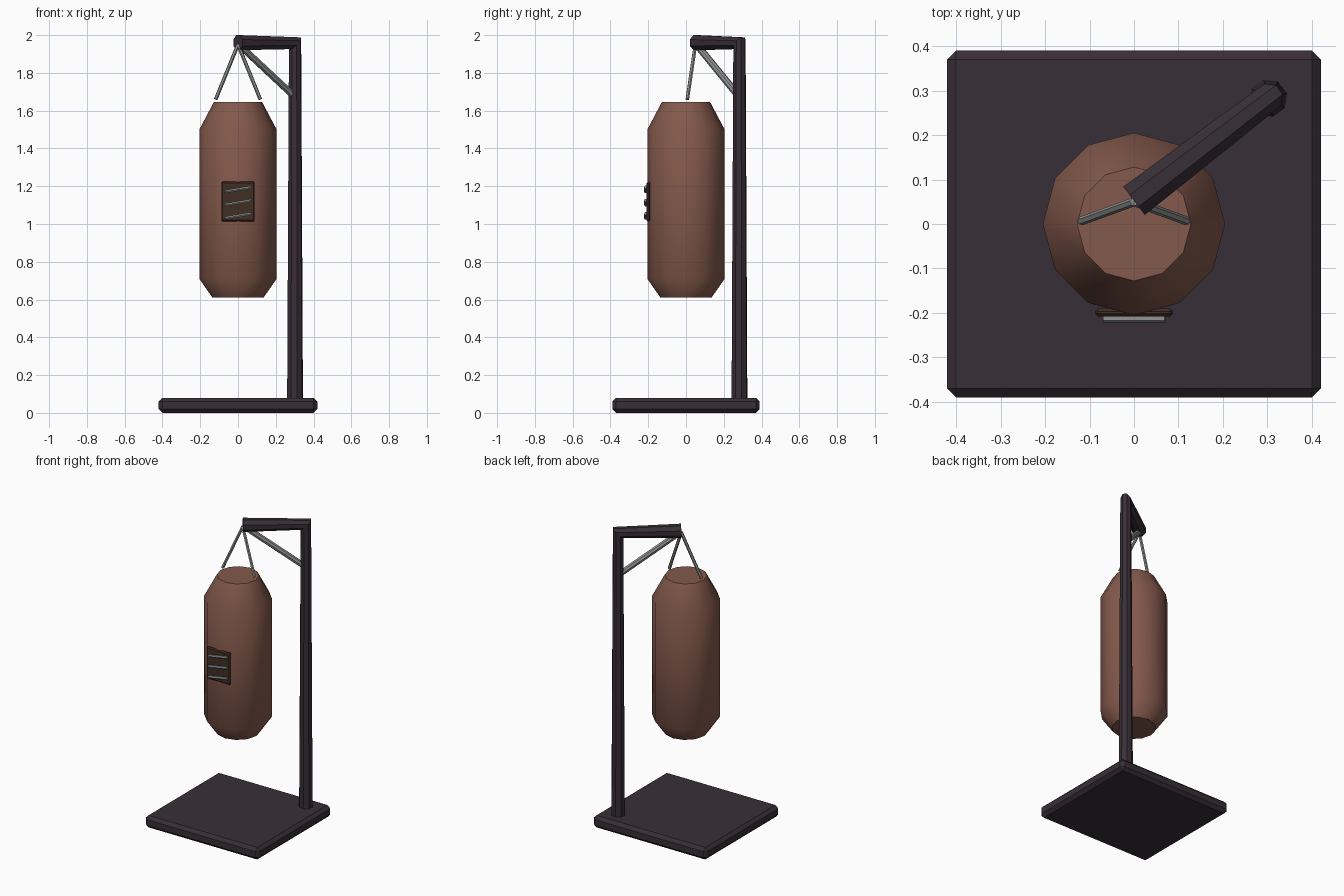
import bpy
import bmesh
from math import cos, sin, pi, radians
from mathutils import Vector

default = bpy.data.objects.get("Cube")
if default:
    bpy.data.objects.remove(default, do_unlink=True)


def material(name, rgb):
    m = bpy.data.materials.new(name)
    m.use_nodes = True
    m.diffuse_color = (*rgb, 1)
    m.node_tree.nodes["Principled BSDF"].inputs["Base Color"].default_value = (*rgb, 1)
    return m


LEATHER = material("brown leather", (0.23, 0.1, 0.072))
PATCH = material("dark brown patch", (0.05, 0.026, 0.017))
IRON = material("dark iron", (0.04, 0.028, 0.038))
STEEL = material("grey steel", (0.28, 0.29, 0.29))


def finish(name, bm, mat, smooth=None):
    bmesh.ops.recalc_face_normals(bm, faces=bm.faces)
    mesh = bpy.data.meshes.new(name)
    bm.to_mesh(mesh)
    bm.free()
    mesh.materials.append(mat)
    obj = bpy.data.objects.new(name, mesh)
    bpy.context.collection.objects.link(obj)
    if smooth:
        bpy.ops.object.select_all(action="DESELECT")
        obj.select_set(True)
        bpy.context.view_layer.objects.active = obj
        bpy.ops.object.shade_smooth_by_angle(angle=radians(smooth))
    return obj


def loft(name, rings, mat, smooth=None):
    """Skin a list of equal rings of points and cap both ends."""
    bm = bmesh.new()
    loops = [[bm.verts.new(p) for p in ring] for ring in rings]
    n = len(loops[0])
    for a, b in zip(loops, loops[1:]):
        for i in range(n):
            j = (i + 1) % n
            bm.faces.new((a[i], a[j], b[j], b[i]))
    bm.faces.new(loops[0])
    bm.faces.new(loops[-1])
    return finish(name, bm, mat, smooth)


def rod(name, start, end, radius, mat, sides=6):
    start, end = Vector(start), Vector(end)
    turn = (end - start).to_track_quat("Z", "Y")
    circle = [turn @ Vector((radius * cos(2 * pi * i / sides),
                             radius * sin(2 * pi * i / sides), 0)) for i in range(sides)]
    return loft(name, [[p + c for c in circle] for p in (start, end)], mat)


def box(name, size, centre, bevel, mat):
    bm = bmesh.new()
    bmesh.ops.create_cube(bm, size=1)
    bmesh.ops.scale(bm, vec=size, verts=bm.verts)
    bmesh.ops.translate(bm, vec=centre, verts=bm.verts)
    bmesh.ops.bevel(bm, geom=bm.edges[:], offset=bevel, segments=1, affect="EDGES")
    return finish(name, bm, mat)


# Base plate
box("base_plate", (0.84, 0.78, 0.08), (0, 0, 0.04), 0.02, IRON)

# Post and arm: one octagonal bar, mitred at the top corner
foot = Vector((0.302, 0.283, 0.07))
corner = Vector((0.302, 0.283, 1.957))
tip = Vector((0, 0.052, 1.96))
out = Vector((foot.x - tip.x, foot.y - tip.y, 0)).normalized()
side = Vector((-out.y, out.x, 0))
up = Vector((0, 0, 1))


def bar_ring(centre, apothem, axis):
    r = apothem / cos(pi / 8)
    angles = [(i + 0.5) * pi / 4 for i in range(8)]
    return [centre + axis * (r * cos(a)) + side * (r * sin(a)) for a in angles]


loft("post_and_arm", [bar_ring(foot, 0.04, out), bar_ring(corner, 0.031, out + up),
                      bar_ring(tip, 0.04, up)], IRON)

# Diagonal brace
rod("brace", (0.015, 0.064, 1.94), (0.288, 0.272, 1.685), 0.019, STEEL, 8)

# Hanging straps
for label, s in (("left", 1), ("right", -1)):
    rod(label + "_strap", (0, 0.05, 1.95), (s * 0.118, 0.007, 1.66), 0.01, STEEL)

# Bag
profile = [(0.135, 0.61), (0.205, 0.71), (0.205, 1.5), (0.128, 1.645)]
loft("bag", [[Vector((r * cos(i * pi / 6), r * sin(i * pi / 6), z)) for i in range(12)]
             for r, z in profile], LEATHER, 40)

# Patch with three slanted stitches
box("patch", (0.176, 0.018, 0.212), (0, -0.199, 1.119), 0.007, PATCH)
for i in range(3):
    z = 1.043 + i * 0.07
    rod("stitch_%d" % (i + 1), (-0.068, -0.213, z - 0.012), (0.07, -0.213, z + 0.012),
        0.009, STEEL)
